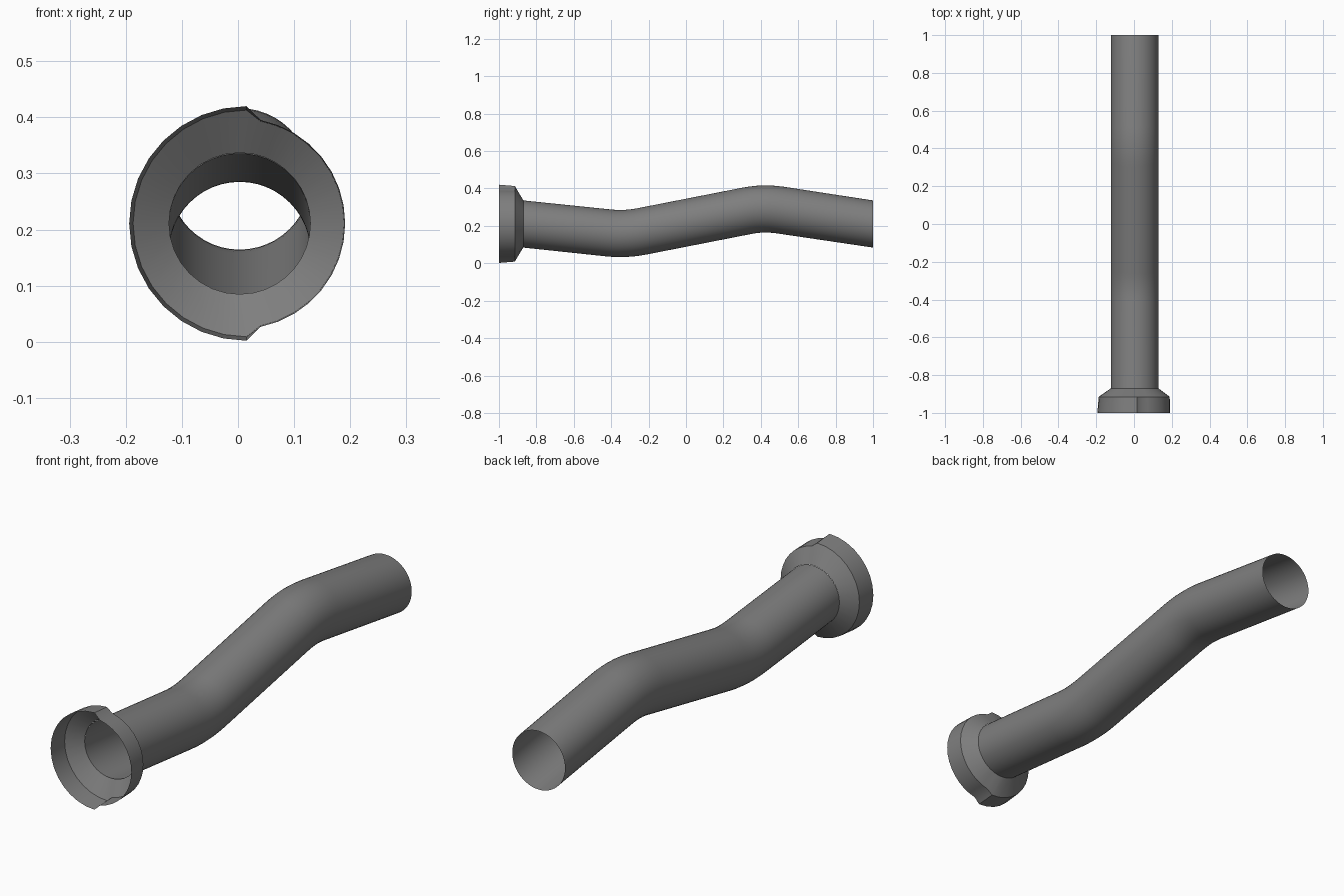
import bpy, bmesh, math
from mathutils import Vector

if "Cube" in bpy.data.objects:
    bpy.data.objects.remove(bpy.data.objects["Cube"])

grey = bpy.data.materials.new("mid grey metal")
grey.diffuse_color = (0.21, 0.21, 0.21, 1)
grey.use_nodes = True
grey.node_tree.nodes["Principled BSDF"].inputs["Base Color"].default_value = grey.diffuse_color

CX, CZ, R = 0.003, 0.21, 0.126   # pipe centre at its ends and pipe radius


def loft(name, rings, angle=30):
    """Open single-skin shell through a list of equal closed rings."""
    bm = bmesh.new()
    rows = [[bm.verts.new(p) for p in ring] for ring in rings]
    for a, b in zip(rows, rows[1:]):
        for i in range(len(a)):
            j = (i + 1) % len(a)
            bm.faces.new((a[i], a[j], b[j], b[i]))
    mesh = bpy.data.meshes.new(name)
    bm.to_mesh(mesh)
    bm.free()
    mesh.materials.append(grey)
    ob = bpy.data.objects.new(name, mesh)
    bpy.context.collection.objects.link(ob)
    bpy.ops.object.select_all(action='DESELECT')
    ob.select_set(True)
    bpy.context.view_layer.objects.active = ob
    bpy.ops.object.shade_smooth_by_angle(angle=math.radians(angle))


# Bent pipe: centre line (y, z) with rounded corners
corners = [Vector(p) for p in ((-0.87, CZ), (-0.325, 0.153), (0.415, 0.298), (1, CZ))]
path = [corners[0]]
for prev, c, nxt in zip(corners, corners[1:], corners[2:]):
    a = c + (prev - c).normalized() * 0.09
    b = c + (nxt - c).normalized() * 0.09
    for k in range(7):
        t = k / 6
        path.append(a * (1 - t) ** 2 + c * 2 * t * (1 - t) + b * t * t)
path.append(corners[-1])

pipe_rings = []
for i, p in enumerate(path):
    # ends are cut upright, the rest stand square to the path
    if i in (0, len(path) - 1):
        d = Vector((1, 0))
    else:
        d = (path[i + 1] - path[i - 1]).normalized()
    ring = []
    for k in range(48):
        t = math.tau * k / 48
        s = R * math.sin(t)
        ring.append((CX + R * math.cos(t), p.x - d.y * s, p.y + d.x * s))
    pipe_rings.append(ring[::-1])
loft("bent_pipe", pipe_rings)


# Flared coupling: wide half on the left, narrower half on the right, stepped between
def coupling_ring(y, left_r, left_x, right_r, step):
    pts = []
    for k in range(17):
        t = math.pi / 2 + math.pi * k / 16
        pts.append((left_x + left_r * math.cos(t), y, CZ + 0.001 + left_r * math.sin(t)))
    a0 = math.pi / 2 - step
    for k in range(17):
        t = -a0 + 2 * a0 * k / 16
        pts.append((CX + right_r * math.cos(t), y, CZ + 0.001 + right_r * math.sin(t)))
    return pts[::-1]


loft("flared_coupling", [
    coupling_ring(-1.0, 0.209, 0.015, 0.188, 0.2),
    coupling_ring(-0.915, 0.202, 0.015, 0.186, 0.2),
    coupling_ring(-0.87, R, CX, R, 0.2),
])
